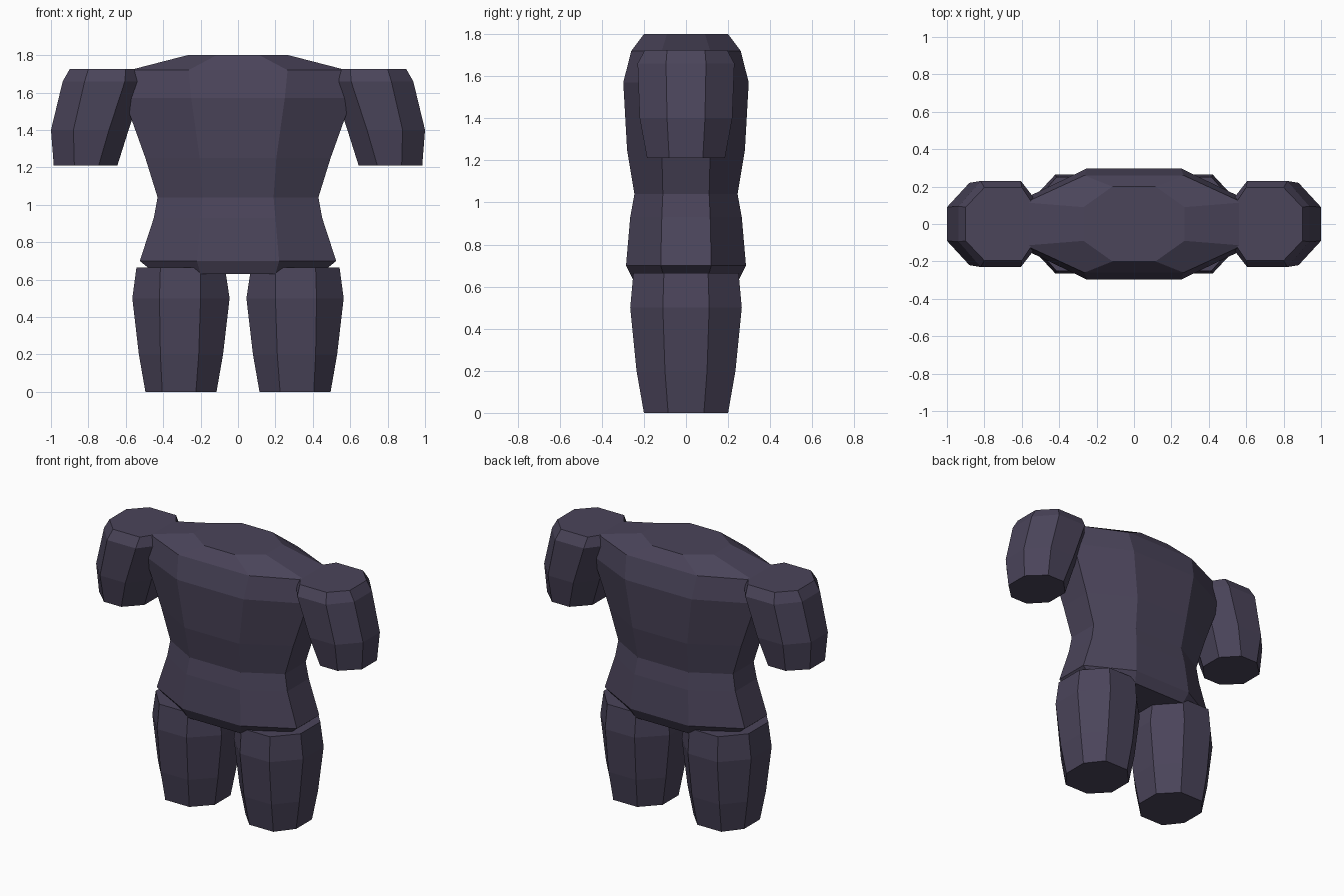
import bpy

if "Cube" in bpy.data.objects:
    bpy.data.objects.remove(bpy.data.objects["Cube"])

mat = bpy.data.materials.new("dark violet grey")
mat.diffuse_color = (0.069, 0.058, 0.102, 1.0)
mat.use_nodes = True
mat.node_tree.nodes["Principled BSDF"].inputs["Base Color"].default_value = mat.diffuse_color


def octagon_loft(name, rings, mirror=False):
    """Each ring: z, left x, front-face left x, front-face right x, right x,
    half depth of the side face, half depth."""
    verts, faces = [], []
    for z, x0, x1, x2, x3, ys, y in rings:
        verts += [(x1, -y, z), (x2, -y, z), (x3, -ys, z), (x3, ys, z),
                  (x2, y, z), (x1, y, z), (x0, ys, z), (x0, -ys, z)]
    for r in range(len(rings) - 1):
        for i in range(8):
            a, b = r * 8 + i, r * 8 + (i + 1) % 8
            faces.append((a, b, b + 8, a + 8))
    top = (len(rings) - 1) * 8
    faces.append(tuple(range(7, -1, -1)))
    faces.append(tuple(range(top, top + 8)))
    if mirror:
        verts = [(-x, y, z) for x, y, z in verts]
        faces = [f[::-1] for f in faces]
    mesh = bpy.data.meshes.new(name)
    mesh.from_pydata(verts, [], faces)
    mesh.materials.append(mat)
    obj = bpy.data.objects.new(name, mesh)
    bpy.context.collection.objects.link(obj)
    return obj


# Torso: z, half width, front-face half width, side-face half depth, half depth
torso = [(0.63, 0.44, 0.20, 0.10, 0.25),
         (0.70, 0.525, 0.22, 0.12, 0.285),
         (0.93, 0.45, 0.20, 0.115, 0.265),
         (1.04, 0.43, 0.19, 0.11, 0.245),
         (1.25, 0.495, 0.205, 0.115, 0.28),
         (1.57, 0.61, 0.25, 0.125, 0.298),
         (1.72, 0.58, 0.265, 0.115, 0.26),
         (1.80, 0.27, 0.115, 0.09, 0.20)]
octagon_loft("torso", [(z, -w, -f, f, w, s, d) for z, w, f, s, d in torso])

# Thighs and upper arms, one per side
leg = [(0.00, 0.115, 0.225, 0.405, 0.495, 0.085, 0.20),
       (0.20, 0.08, 0.21, 0.415, 0.53, 0.10, 0.235),
       (0.50, 0.045, 0.20, 0.42, 0.565, 0.11, 0.265),
       (0.665, 0.07, 0.20, 0.415, 0.543, 0.105, 0.25)]
arm = [(1.21, 0.645, 0.745, 0.875, 0.985, 0.08, 0.185),
       (1.40, 0.585, 0.69, 0.88, 1.00, 0.09, 0.22),
       (1.66, 0.50, 0.605, 0.82, 0.937, 0.095, 0.23),
       (1.725, 0.53, 0.60, 0.80, 0.90, 0.09, 0.195)]
for side, flip in (("right", False), ("left", True)):
    octagon_loft(side + "_leg", leg, flip)
    octagon_loft(side + "_arm", arm, flip)
